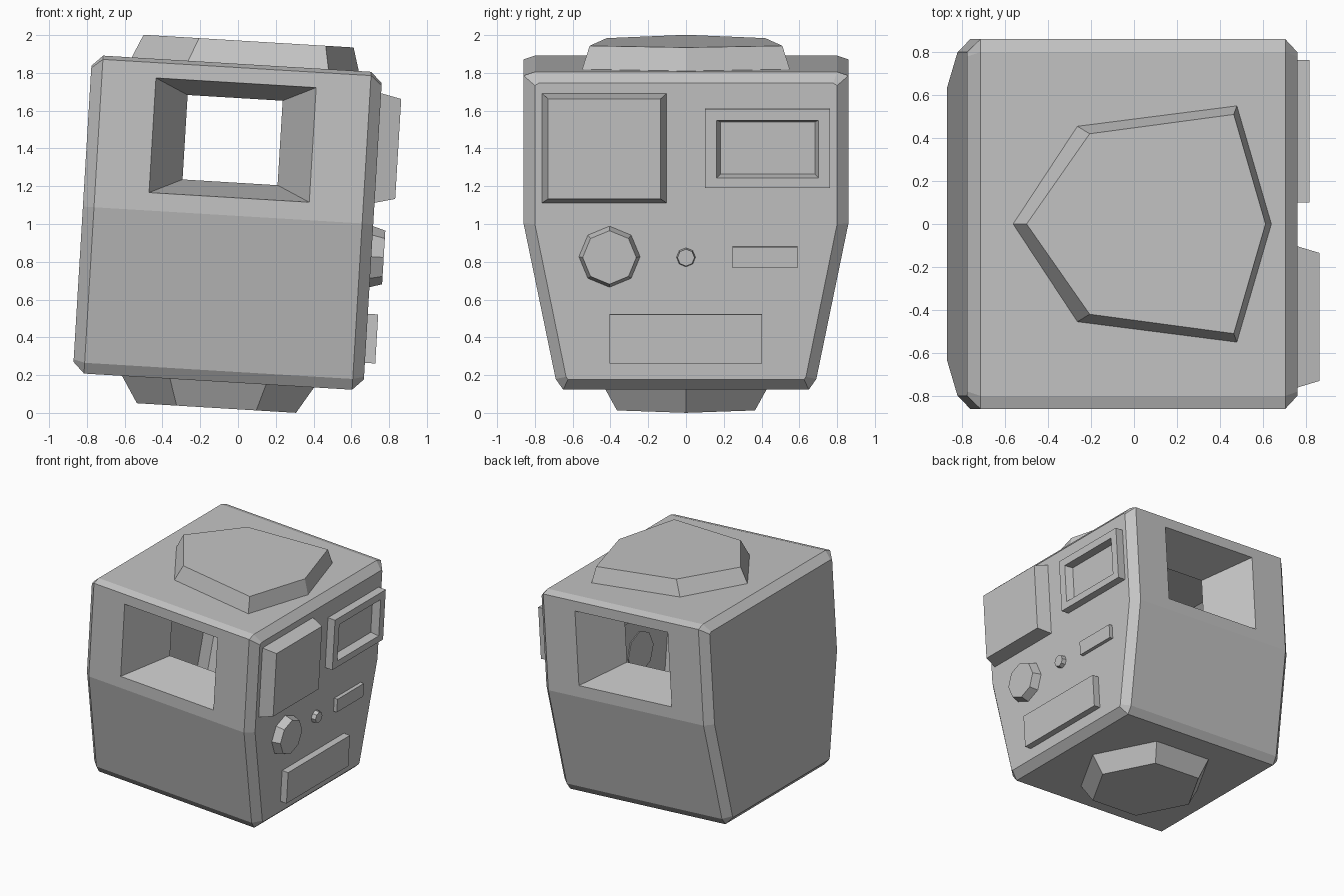
import bpy, bmesh
from math import radians, cos, sin, pi
from mathutils import Matrix

cube = bpy.data.objects.get("Cube")
if cube:
    bpy.data.objects.remove(cube, do_unlink=True)

# Single grey material
grey = bpy.data.materials.new("plain grey")
grey.use_nodes = True
colour = (0.55, 0.55, 0.55, 1)
grey.diffuse_color = colour
grey.node_tree.nodes["Principled BSDF"].inputs["Base Color"].default_value = colour

# The whole model leans slightly toward +x
LEAN = Matrix.Translation((-0.055, 0, 1.006)) @ Matrix.Rotation(radians(3.45), 4, 'Y')
SIDE = 0.77


def finish(bm, name):
    bmesh.ops.recalc_face_normals(bm, faces=bm.faces[:])
    mesh = bpy.data.meshes.new(name)
    bm.to_mesh(mesh)
    bm.free()
    mesh.materials.append(grey)
    ob = bpy.data.objects.new(name, mesh)
    ob.matrix_world = LEAN
    bpy.context.collection.objects.link(ob)


def loft(rings):
    """Skin a list of rings that have equal point counts, and cap both ends."""
    bm = bmesh.new()
    loops = [[bm.verts.new(p) for p in ring] for ring in rings]
    for a, b in zip(loops, loops[1:]):
        for i in range(len(a)):
            j = (i + 1) % len(a)
            bm.faces.new((a[i], a[j], b[j], b[i]))
    bm.faces.new(loops[0])
    bm.faces.new(loops[-1])
    bmesh.ops.recalc_face_normals(bm, faces=bm.faces[:])
    return bm


def mirror_y(half):
    return half + [(-y, z) for y, z in reversed(half)]


def box_ring(x, y0, y1, z0, z1):
    return [(x, y0, z0), (x, y1, z0), (x, y1, z1), (x, y0, z1)]


def round_ring(x, y, z, r, sides=8):
    return [(x, y + r * cos(2 * pi * i / sides), z + r * sin(2 * pi * i / sides))
            for i in range(sides)]


# Body: tapered housing with chamfered edges
outer = mirror_y([(0.80, 0.844), (0.86, 0.824), (0.86, 0.04), (0.69, -0.785), (0.65, -0.842)])
inner = mirror_y([(0.78, 0.787), (0.80, 0.775), (0.80, 0.04), (0.635, -0.77), (0.625, -0.784)])
body = loft([[(x, y, z) for y, z in ring] for x, ring in
             ((-SIDE, inner), (-0.711, outer), (0.711, outer), (SIDE, inner))])

# Funnel windows through the front and back of the hollow body
for side in (-1, 1):
    face = next(f for f in body.faces if all(abs(v.co.y - side * 0.86) < 0.001 for v in f.verts))
    for half_x, half_z, y in ((0.425, 0.304, 0.86), (0.252, 0.224, 0.47)):
        bmesh.ops.inset_individual(body, faces=[face], thickness=0.02)
        mid = face.calc_center_median()
        for v in face.verts:
            v.co = (half_x if v.co.x > mid.x else -half_x, side * y,
                    0.439 + (half_z if v.co.z > mid.z else -half_z))
    bmesh.ops.delete(body, geom=[face], context='FACES')
finish(body, "body")


# Top cap: irregular six-sided plate
def cap_ring(z, tip, left, left_y, right, right_y, end):
    return [(tip, 0, z), (left, -left_y, z), (right, -right_y, z),
            (end, 0, z), (right, right_y, z), (left, left_y, z)]


finish(loft([cap_ring(0.843, -0.56, -0.26, 0.455, 0.484, 0.55, 0.645),
             cap_ring(0.967, -0.504, -0.21, 0.42, 0.462, 0.51, 0.61)]), "top_cap")

# Bottom foot: regular hexagon tapering down
finish(loft([[(r * cos(i * pi / 3), r * sin(i * pi / 3), z) for i in range(6)]
             for z, r in ((-0.841, 0.51), (-0.982, 0.422))]), "bottom_foot")

# Large raised panel
finish(loft([box_ring(SIDE - 0.01, -0.765, -0.10, 0.15, 0.736),
             box_ring(SIDE + 0.108, -0.73, -0.135, 0.18, 0.71)]), "large_panel")

# Framed screen with a recessed centre
finish(loft([box_ring(SIDE - 0.01, 0.10, 0.763, 0.234, 0.654),
             box_ring(SIDE + 0.065, 0.10, 0.763, 0.234, 0.654),
             box_ring(SIDE + 0.065, 0.162, 0.702, 0.288, 0.594),
             box_ring(SIDE + 0.005, 0.183, 0.682, 0.306, 0.582)]), "screen_frame")

# Dial and small button
finish(loft([round_ring(SIDE - 0.01, -0.405, -0.133, 0.165),
             round_ring(SIDE + 0.066, -0.405, -0.133, 0.142)]), "dial")
finish(loft([round_ring(SIDE - 0.01, 0, -0.136, 0.052),
             round_ring(SIDE + 0.035, 0, -0.136, 0.045)]), "button")

# Flat bars
for name, depth, box in (("short_bar", 0.03, (0.245, 0.59, -0.19, -0.08)),
                         ("lower_plate", 0.055, (-0.405, 0.403, -0.696, -0.436))):
    finish(loft([box_ring(SIDE - 0.01, *box), box_ring(SIDE + depth, *box)]), name)
